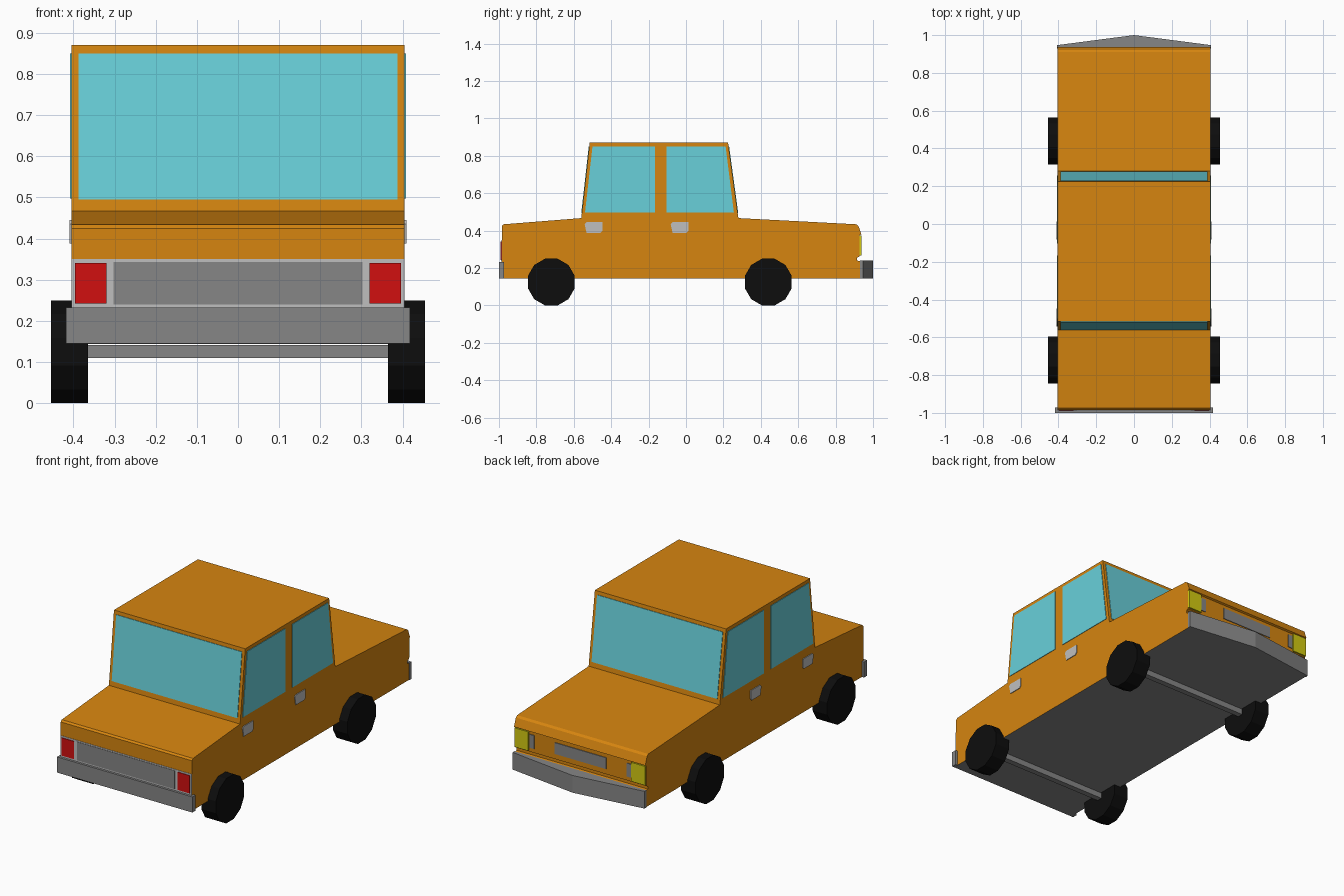
import bpy, bmesh, math
from mathutils import Vector, Matrix

if "Cube" in bpy.data.objects:
    bpy.data.objects.remove(bpy.data.objects["Cube"])


def material(name, r, g, b):
    m = bpy.data.materials.new(name)
    m.diffuse_color = (r, g, b, 1)
    m.use_nodes = True
    m.node_tree.nodes["Principled BSDF"].inputs["Base Color"].default_value = m.diffuse_color
    return m


ORANGE = material("orange paint", 0.67, 0.235, 0.005)
GLASS = material("sky blue glass", 0.14, 0.63, 0.70)
GREY = material("mid grey", 0.24, 0.24, 0.24)
SILVER = material("light grey", 0.52, 0.52, 0.52)
RED = material("red lamp", 0.64, 0.005, 0.005)
YELLOW = material("yellow lamp", 0.66, 0.60, 0.006)
BLACK = material("black rubber", 0.004, 0.004, 0.004)


def finish(name, bm, *mats):
    bmesh.ops.recalc_face_normals(bm, faces=bm.faces)
    me = bpy.data.meshes.new(name)
    bm.to_mesh(me)
    bm.free()
    for m in mats:
        me.materials.append(m)
    ob = bpy.data.objects.new(name, me)
    bpy.context.collection.objects.link(ob)
    return ob


def prism(name, pts, offset, *mats):
    """Extrude a flat outline of 3D points along an offset vector."""
    bm = bmesh.new()
    face = bm.faces.new([bm.verts.new(p) for p in pts])
    new = bmesh.ops.extrude_face_region(bm, geom=[face], use_keep_orig=True)["geom"]
    bmesh.ops.translate(bm, vec=Vector(offset),
                        verts=[v for v in new if isinstance(v, bmesh.types.BMVert)])
    return finish(name, bm, *mats)


def rect_y(name, x0, x1, z0, z1, y, depth, mat):
    """Upright rectangular plate facing along y."""
    return prism(name, [(x0, y, z0), (x1, y, z0), (x1, y, z1), (x0, y, z1)], (0, depth, 0), mat)


# Body and cabin as one side profile, with grey underside
W = 0.405
profile = [(-0.985, 0.145), (-0.985, 0.425), (-0.975, 0.434), (-0.56, 0.467), (-0.515, 0.87),
           (0.225, 0.87), (0.28, 0.467), (0.91, 0.434), (0.922, 0.425), (0.938, 0.38),
           (0.928, 0.375), (0.928, 0.262), (0.915, 0.255), (0.915, 0.24), (0.935, 0.235),
           (0.935, 0.145)]
body = prism("car_body", [(-W, y, z) for y, z in profile], (2 * W, 0, 0), ORANGE, GREY)
for p in body.data.polygons:
    if p.normal.z < -0.9 and p.center.z < 0.2:
        p.material_index = 1


# Front and rear glass lying on the sloped cabin ends
def slope(y_low, y_high, z):
    return y_low + (y_high - y_low) * (z - 0.467) / (0.87 - 0.467)


for name, lo, hi, d in (("rear_window", -0.56, -0.515, -0.003), ("windshield", 0.28, 0.225, 0.003)):
    y0, y1 = slope(lo, hi, 0.495), slope(lo, hi, 0.85)
    prism(name, [(-0.388, y0, 0.495), (0.388, y0, 0.495), (0.388, y1, 0.85), (-0.388, y1, 0.85)],
          (0, d, 0), GLASS)

# Side glass, handles, lamps and wheels on both sides
rear_glass = [(-0.54, 0.497), (-0.166, 0.497), (-0.166, 0.85), (-0.5, 0.85)]
front_glass = [(-0.104, 0.497), (0.256, 0.497), (0.212, 0.85), (-0.104, 0.85)]
for s, side in ((-1, "left"), (1, "right")):
    for name, pts in (("rear", rear_glass), ("front", front_glass)):
        prism(f"{name}_side_window_{side}", [(s * W, y, z) for y, z in pts], (s * 0.003, 0, 0), GLASS)
    for name, y in (("rear", -0.542), ("front", -0.082)):
        prism(f"{name}_door_handle_{side}",
              [(s * W, y + a, b) for a, b in ((0.01, 0.388), (0.085, 0.388), (0.095, 0.4), (0.095, 0.445),
                                              (0.01, 0.445), (0, 0.435))],
              (s * 0.004, 0, 0), SILVER)
    rect_y(f"tail_lamp_{side}", s * 0.32, s * 0.396, 0.242, 0.341, -0.985, -0.006, RED)
    rect_y(f"headlamp_{side}", s * 0.318, s * 0.404, 0.268, 0.374, 0.928, 0.009, YELLOW)
    rect_y(f"front_marker_{side}", s * 0.285, s * 0.314, 0.285, 0.36, 0.928, 0.004, GREY)
    for name, y in (("rear", -0.72), ("front", 0.44)):
        bm = bmesh.new()
        bmesh.ops.create_cone(bm, cap_ends=True, segments=12, radius1=0.1294, radius2=0.1294, depth=0.09,
                              matrix=Matrix.Translation((s * 0.41, y, 0.125))
                              @ Matrix.Rotation(math.pi / 2, 4, 'Y')
                              @ Matrix.Rotation(math.radians(15), 4, 'Z'))
        finish(f"{name}_wheel_{side}", bm, BLACK)

# Rear panel with light trim, front grille
rect_y("rear_trim", -0.405, 0.405, 0.232, 0.35, -0.985, -0.002, SILVER)
rect_y("rear_panel", -0.302, 0.302, 0.24, 0.343, -0.985, -0.004, GREY)
rect_y("front_grille", -0.16, 0.16, 0.292, 0.355, 0.928, 0.004, GREY)

# Bumpers: straight at the rear, pointed at the nose
rect_y("rear_bumper", -0.418, 0.418, 0.145, 0.232, -0.972, -0.028, GREY)
prism("front_bumper", [(x, y, 0.144) for x, y in ((-0.407, 0.93), (0.407, 0.93), (0.407, 0.947),
                                                  (0, 1.0), (-0.407, 0.947))], (0, 0, 0.096), GREY)

# Axles
for name, y in (("rear_axle", -0.72), ("front_axle", 0.44)):
    rect_y(name, -0.37, 0.37, 0.11, 0.142, y - 0.016, 0.032, GREY)
